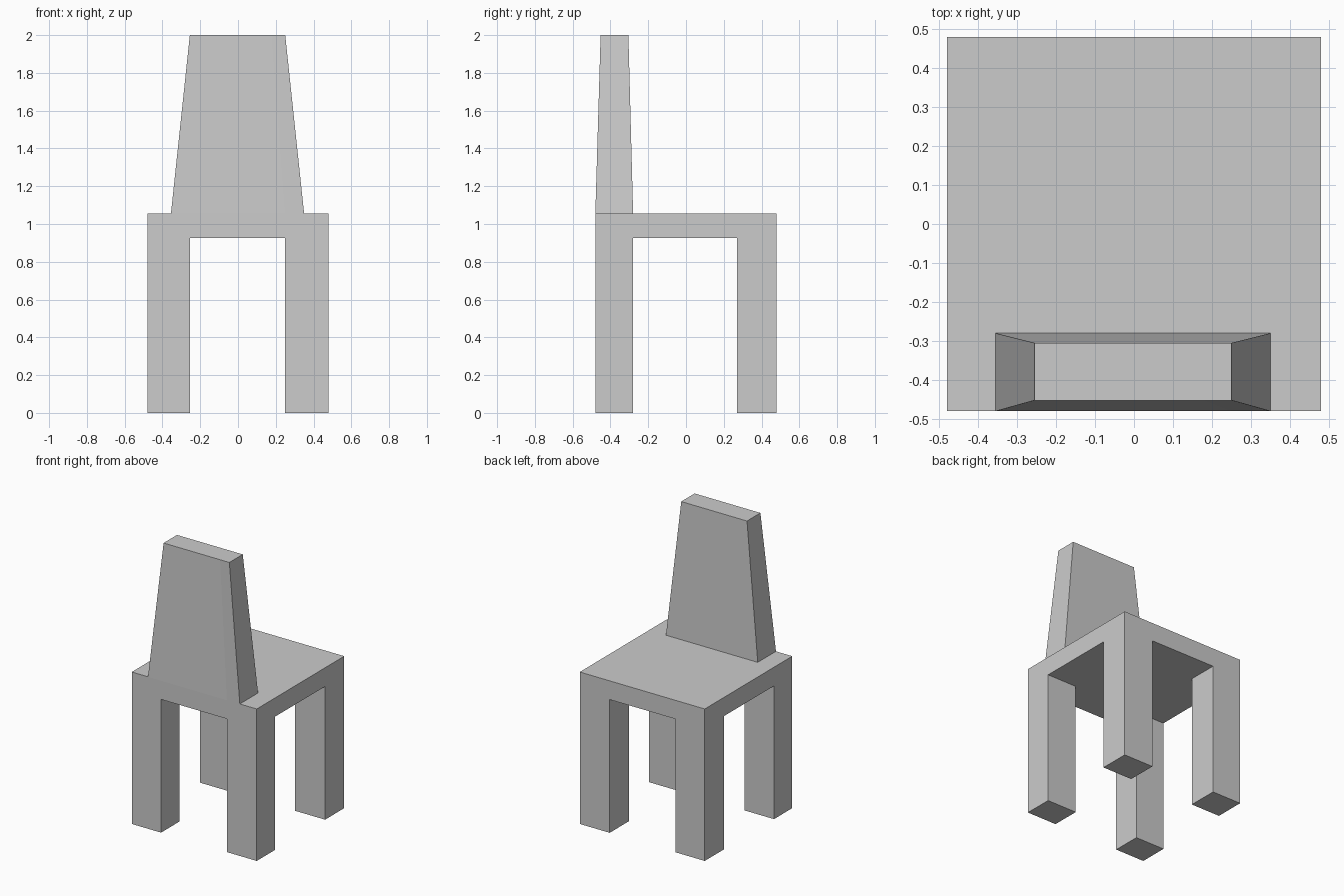
import bpy
import bmesh
from mathutils import Vector, Matrix

if "Cube" in bpy.data.objects:
    bpy.data.objects.remove(bpy.data.objects["Cube"])

HALF = 0.48
SEAT_LOW, SEAT_TOP, TOP = 0.925, 1.055, 2.0
LEG_X, LEG_Y = (-0.255, 0.25), (-0.28, 0.27)
BACK_X, BACK_Y = (-0.355, 0.35), (-0.477, -0.28)

bm = bmesh.new()


def raise_patch(test, nz, dz):
    """Join the seat cells that pass the test and pull them out along z."""
    bm.normal_update()
    cells = [f for f in bm.faces if f.normal.z * nz > 0.9
             and SEAT_LOW - 0.01 < f.calc_center_median().z < SEAT_TOP + 0.01
             and test(f.calc_center_median())]
    if len(cells) > 1:
        cells = bmesh.ops.dissolve_faces(bm, faces=cells)["region"]
    new = bmesh.ops.extrude_discrete_faces(bm, faces=cells)["faces"]
    verts = list({v for f in new for v in f.verts})
    bmesh.ops.translate(bm, verts=verts, vec=(0, 0, dz))
    return verts


def remap(v, src, dst):
    return dst[0] + (v - src[0]) * (dst[1] - dst[0]) / (src[1] - src[0])


# Seat slab, cut along the leg and backrest outlines
size = Matrix.Diagonal((2 * HALF, 2 * HALF, SEAT_TOP - SEAT_LOW, 1))
bmesh.ops.create_cube(bm, size=1, matrix=Matrix.Translation(
    (0, 0, (SEAT_LOW + SEAT_TOP) / 2)) @ size)
cuts = [((x, 0, 0), (1, 0, 0)) for x in LEG_X + BACK_X]
cuts += [((0, y, 0), (0, 1, 0)) for y in LEG_Y]
for co, no in cuts:
    bmesh.ops.bisect_plane(bm, geom=bm.verts[:] + bm.edges[:] + bm.faces[:],
                           plane_co=Vector(co), plane_no=Vector(no))

# Four legs pulled down from the seat corners
for left in (True, False):
    for front in (True, False):
        raise_patch(lambda c: (c.x < LEG_X[0] if left else c.x > LEG_X[1]) and
                    (c.y < LEG_Y[0] if front else c.y > LEG_Y[1]), -1, -SEAT_LOW)

# Backrest pulled up and tapered
for v in raise_patch(lambda c: BACK_X[0] < c.x < BACK_X[1] and c.y < BACK_Y[1],
                     1, TOP - SEAT_TOP):
    v.co.x = remap(v.co.x, BACK_X, (-0.255, 0.25))
    v.co.y = remap(v.co.y, (-HALF, BACK_Y[1]), (-0.452, -0.305))

# Merge the flat cells into clean faces
bmesh.ops.dissolve_limit(bm, angle_limit=0.005, verts=bm.verts[:], edges=bm.edges[:])
bmesh.ops.recalc_face_normals(bm, faces=bm.faces[:])

mesh = bpy.data.meshes.new("chair")
bm.to_mesh(mesh)
bm.free()
bpy.context.collection.objects.link(bpy.data.objects.new("chair", mesh))
